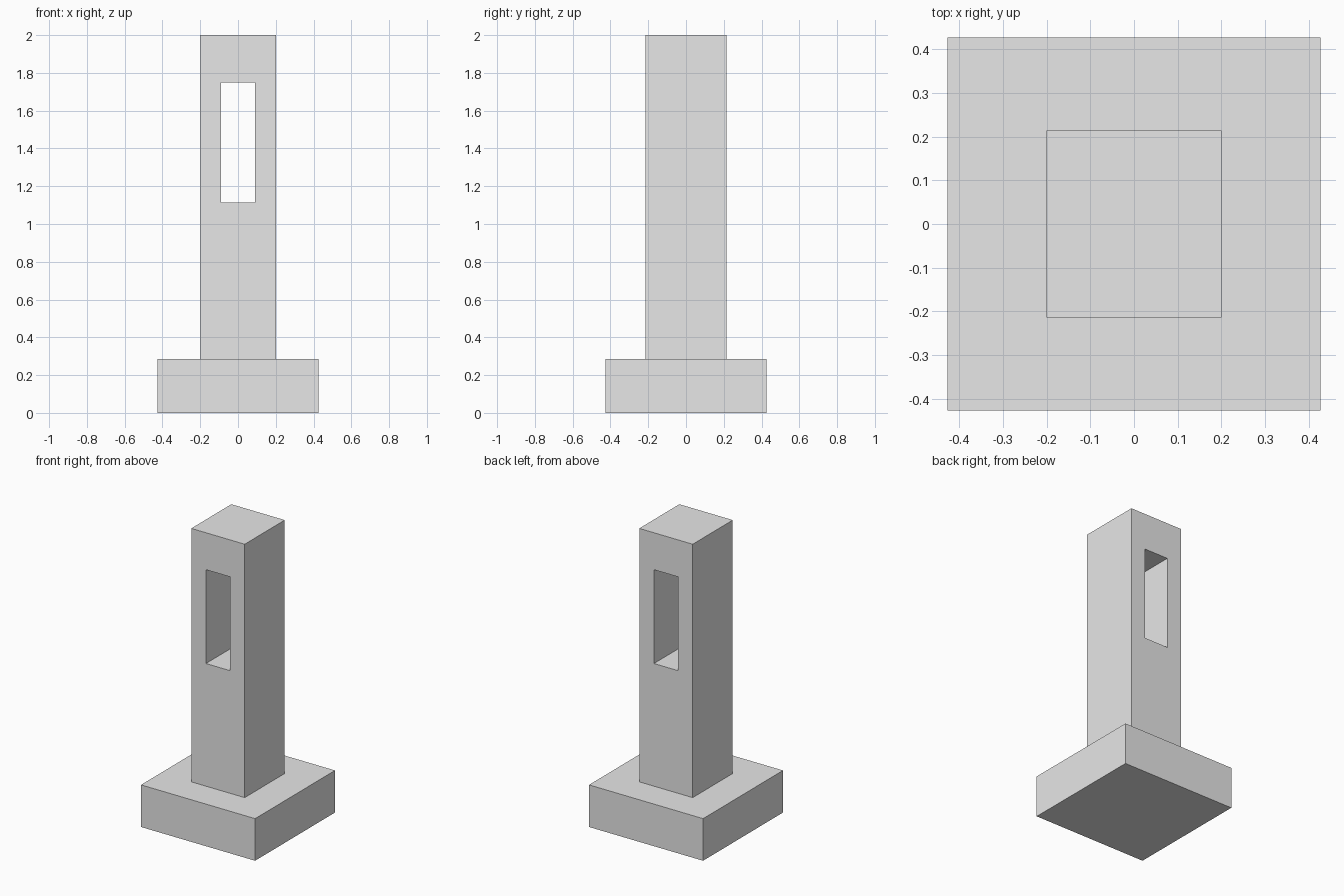
import bpy, bmesh

if "Cube" in bpy.data.objects:
    bpy.data.objects.remove(bpy.data.objects["Cube"])

stone = bpy.data.materials.new("light_grey_stone")
stone.diffuse_color = (0.8, 0.8, 0.8, 1)
stone.use_nodes = True
stone.node_tree.nodes["Principled BSDF"].inputs["Base Color"].default_value = stone.diffuse_color


def finish(bm, name):
    bmesh.ops.recalc_face_normals(bm, faces=bm.faces)
    mesh = bpy.data.meshes.new(name)
    bm.to_mesh(mesh)
    bm.free()
    mesh.materials.append(stone)
    obj = bpy.data.objects.new(name, mesh)
    bpy.context.collection.objects.link(obj)
    return obj


BASE_HALF, BASE_TOP = 0.427, 0.285
POST_X, POST_Y = 0.2, 0.214

# Square plinth
bm = bmesh.new()
bmesh.ops.create_cube(bm, size=1)
for v in bm.verts:
    v.co.x *= 2 * BASE_HALF
    v.co.y *= 2 * BASE_HALF
    v.co.z = (v.co.z + 0.5) * BASE_TOP
finish(bm, "plinth")

# Post with a slot running through it from front to back
bm = bmesh.new()


def ring(half_x, z0, z1, y):
    corners = [(-half_x, z0), (half_x, z0), (half_x, z1), (-half_x, z1)]
    return [bm.verts.new((x, y, z)) for x, z in corners]


outer = [ring(POST_X, BASE_TOP, 2.0, y) for y in (-POST_Y, POST_Y)]
slot = [ring(0.09, 1.115, 1.75, y) for y in (-POST_Y, POST_Y)]
pairs = [(outer[0], slot[0]), (outer[1], slot[1]), outer, slot]
for a, b in pairs:
    for i in range(4):
        j = (i + 1) % 4
        bm.faces.new((a[i], a[j], b[j], b[i]))
finish(bm, "slotted_post")
